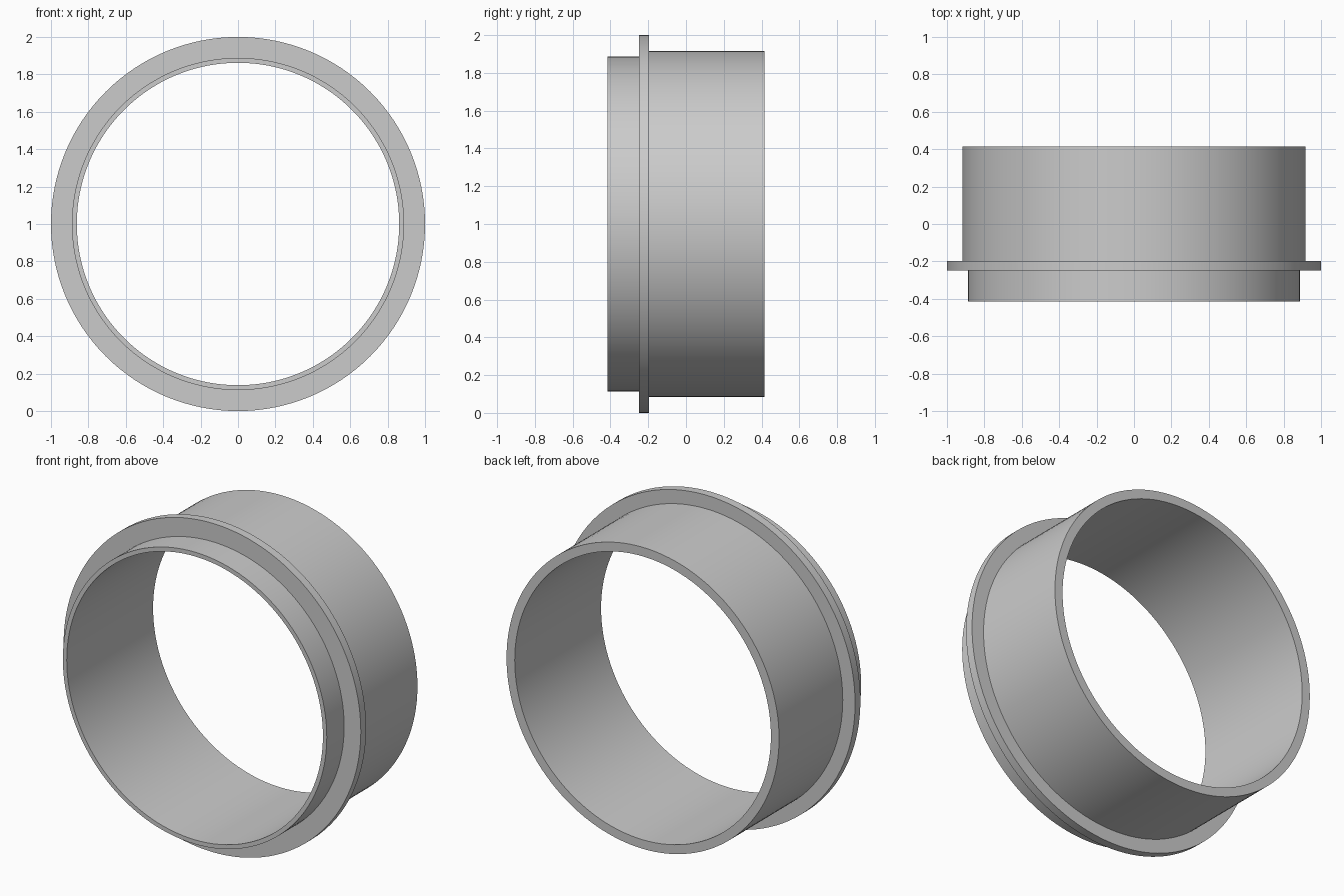
import bpy, bmesh, math
from mathutils import Matrix, Vector

cube = bpy.data.objects.get("Cube")
if cube:
    bpy.data.objects.remove(cube, do_unlink=True)

# Single plain grey material
grey = bpy.data.materials.new("light_grey")
grey.use_nodes = True
color = (0.6, 0.6, 0.6, 1)
grey.diffuse_color = color
grey.node_tree.nodes["Principled BSDF"].inputs["Base Color"].default_value = color

SEGMENTS = 128
BORE = 0.862

# Closed section of the sleeve: (radius, y), from front lip over the flange to the back
section = [
    (BORE, -0.415), (0.888, -0.415),
    (0.888, -0.248), (1.0, -0.248),
    (1.0, -0.197), (0.917, -0.197),
    (0.917, 0.415), (BORE, 0.415),
]


def lathe(name, profile, material):
    """Revolve a closed profile about the y axis, resting on z = 0."""
    bm = bmesh.new()
    rings = []
    for i in range(SEGMENTS):
        turn = Matrix.Rotation(math.tau * i / SEGMENTS, 3, 'Y')
        rings.append([bm.verts.new(turn @ Vector((0, y, r)) + Vector((0, 0, 1)))
                      for r, y in profile])
    count = len(profile)
    for i, ring in enumerate(rings):
        after = rings[(i + 1) % SEGMENTS]
        for j in range(count):
            k = (j + 1) % count
            bm.faces.new((ring[j], ring[k], after[k], after[j]))
    bmesh.ops.recalc_face_normals(bm, faces=bm.faces)
    mesh = bpy.data.meshes.new(name)
    bm.to_mesh(mesh)
    bm.free()
    mesh.materials.append(material)
    obj = bpy.data.objects.new(name, mesh)
    bpy.context.collection.objects.link(obj)
    return obj


# Flanged sleeve
sleeve = lathe("flanged_sleeve", section, grey)
bpy.ops.object.select_all(action='DESELECT')
sleeve.select_set(True)
bpy.context.view_layer.objects.active = sleeve
bpy.ops.object.shade_smooth_by_angle(angle=math.radians(30))
